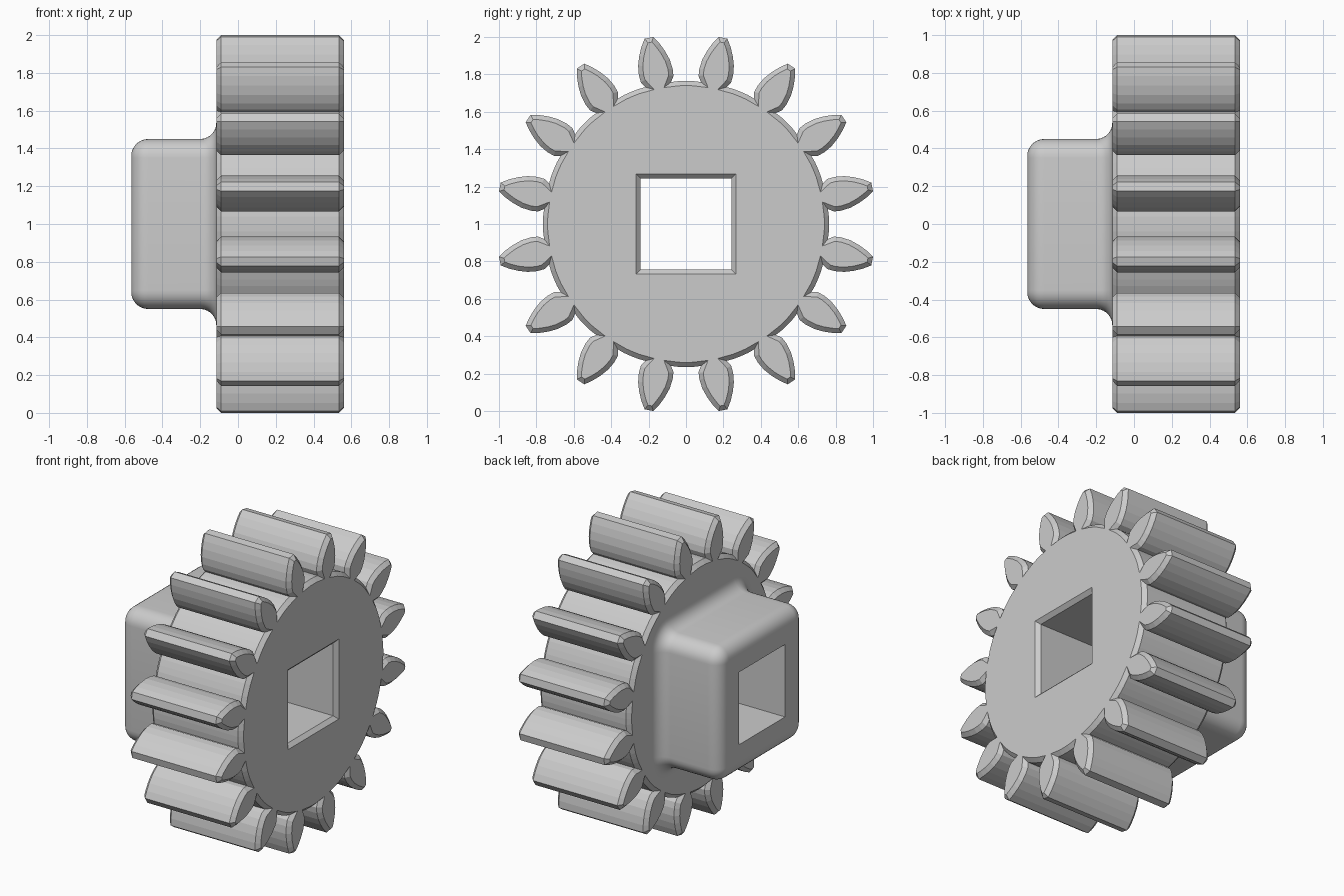
import bpy, bmesh
from math import sin, cos, pi, radians
from mathutils import Vector

cube = bpy.data.objects.get("Cube")
if cube:
    bpy.data.objects.remove(cube, do_unlink=True)

TEETH = 16
BACK, FRONT, CHAMFER = -0.115, 0.56, 0.025
ROOT = 0.765
HUB_END, HUB_HALF, HUB_CORNER = -0.565, 0.45, 0.35
BORE = 0.243
# half of one tooth flank: (radius, half width)
FLANK = [(0.76, 0.07), (0.79, 0.089), (0.83, 0.092), (0.88, 0.086),
         (0.93, 0.07), (0.975, 0.049), (1.0148, 0.024)]


def gear_outline():
    """Counter-clockwise tooth outline in the (y, z) plane."""
    pts = []
    step = 2 * pi / TEETH
    tooth = [(r, -w) for r, w in FLANK] + FLANK[::-1]
    for k in range(TEETH):
        a = (k + 0.5) * step
        out, side = Vector((cos(a), sin(a))), Vector((-sin(a), cos(a)))
        pts += [out * r + side * w for r, w in tooth]
        for d in (-3, 0, 3):
            b = (k + 1) * step + radians(d)
            pts.append(Vector((cos(b), sin(b))) * ROOT)
    return pts


def inset(pts, dist):
    """Move every side of an outline inward by dist."""
    result = []
    for i, p in enumerate(pts):
        e1 = (p - pts[i - 1]).normalized()
        e2 = (pts[(i + 1) % len(pts)] - p).normalized()
        n1, n2 = Vector((-e1.y, e1.x)), Vector((-e2.y, e2.x))
        result.append(p + (n1 + n2) * (dist / (1 + n1.dot(n2))))
    return result


def square(half):
    return [Vector((y * half, z * half)) for y, z in ((1, 1), (-1, 1), (-1, -1), (1, -1))]


def rounded_square(half, segments=8):
    """Rounded square whose corner arcs keep a fixed centre."""
    pts = []
    for q, c in enumerate(square(HUB_CORNER)):
        for s in range(segments + 1):
            a = (q + s / segments) * pi / 2
            pts.append(c + Vector((cos(a), sin(a))) * (half - HUB_CORNER))
    return pts


bm = bmesh.new()


def ring(pts, x):
    return [bm.verts.new((x, p.x, p.y + 1)) for p in pts]


def skin(rings, smooth=False):
    for a, b in zip(rings, rings[1:]):
        for i in range(len(a)):
            f = bm.faces.new((a[i - 1], a[i], b[i], b[i - 1]))
            f.smooth = smooth


def cap(outer, inner):
    """Flat face between two loops."""
    edges = [bm.edges.get((r[i - 1], r[i])) for r in (outer, inner) for i in range(len(r))]
    bmesh.ops.triangle_fill(bm, edges=edges, use_beauty=True, normal=(1, 0, 0))


# toothed wheel with chamfered rims
outline = gear_outline()
rim = inset(outline, CHAMFER)
wheel = [ring(rim, BACK), ring(outline, BACK + CHAMFER),
         ring(outline, FRONT - CHAMFER), ring(rim, FRONT)]
skin(wheel)

# square hub: fillet at the wheel, rounded free end
FILLET, ROUND, STEPS = 0.085, 0.09, 7
angles = [i / STEPS * pi / 2 for i in range(STEPS + 1)]
hub = [ring(rounded_square(HUB_HALF + FILLET * (1 - cos(t))), BACK - FILLET * (1 - sin(t)))
       for t in reversed(angles)]
hub += [ring(rounded_square(HUB_HALF - ROUND * (1 - cos(t))), HUB_END + ROUND * (1 - sin(t)))
        for t in angles]
skin(hub, smooth=True)

# square bore, chamfered at the wheel face
bore = [ring(square(BORE), HUB_END), ring(square(BORE), FRONT - CHAMFER),
        ring(square(BORE + CHAMFER), FRONT)]
skin(bore)

# flat end faces
cap(wheel[-1], bore[-1])
cap(wheel[0], hub[0])
cap(hub[-1], bore[0])
bmesh.ops.recalc_face_normals(bm, faces=bm.faces[:])

mesh = bpy.data.meshes.new("gear_with_hub")
bm.to_mesh(mesh)
bm.free()
gear = bpy.data.objects.new("gear_with_hub", mesh)
bpy.context.scene.collection.objects.link(gear)

# plain grey
grey = bpy.data.materials.new("light_grey")
grey.use_nodes = True
colour = (0.6, 0.6, 0.6, 1)
grey.diffuse_color = colour
grey.node_tree.nodes["Principled BSDF"].inputs["Base Color"].default_value = colour
mesh.materials.append(grey)
